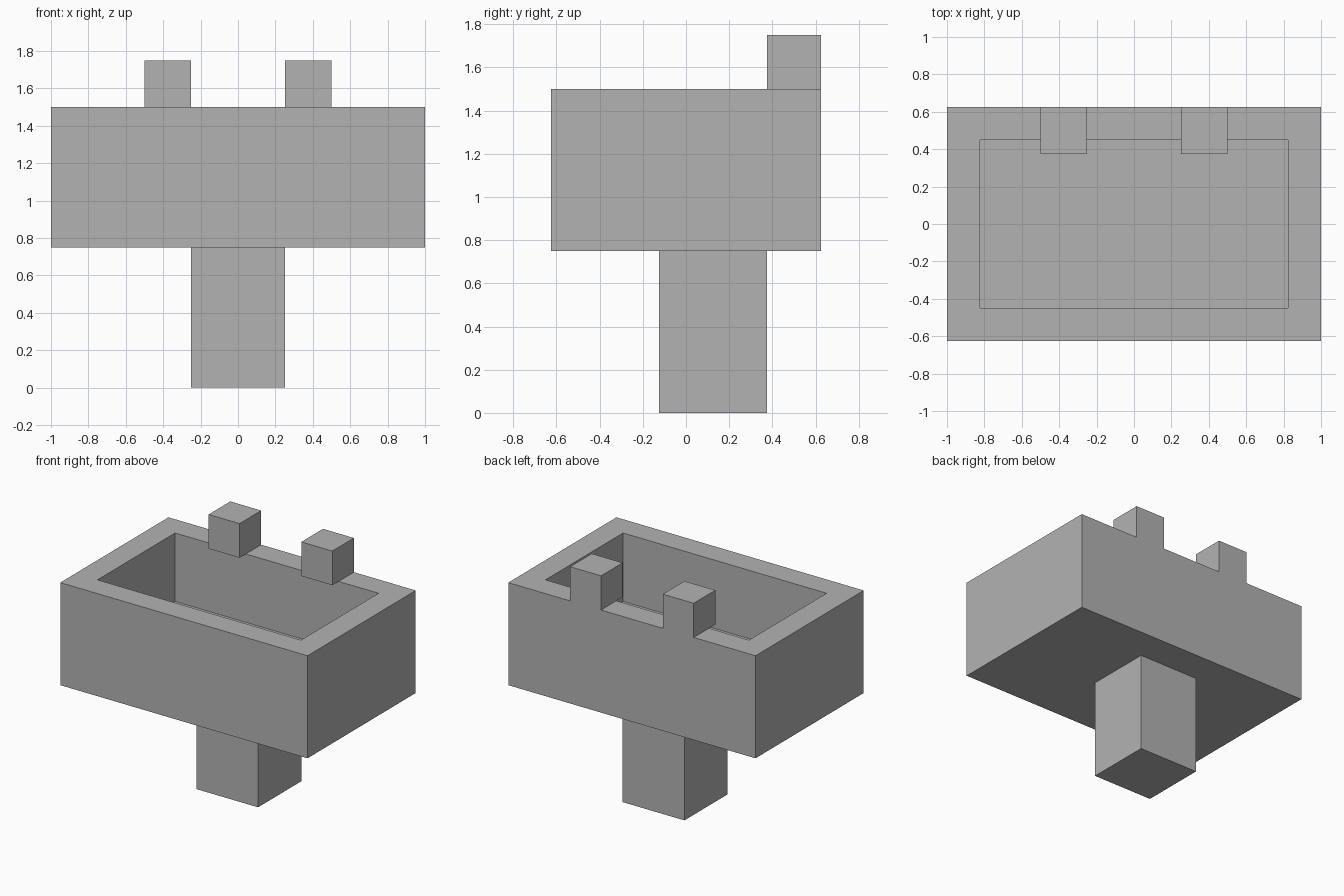
import bpy
import bmesh
from mathutils import Vector

cube = bpy.data.objects.get("Cube")
if cube:
    bpy.data.objects.remove(cube, do_unlink=True)

# Plain stone colour
stone = bpy.data.materials.new("stone_grey")
stone.use_nodes = True
colour = (0.45, 0.45, 0.45, 1)
stone.diffuse_color = colour
stone.node_tree.nodes["Principled BSDF"].inputs["Base Color"].default_value = colour


def block(name, low, high):
    """Box between two corners, returned as an unfinished bmesh."""
    low, high = Vector(low), Vector(high)
    bm = bmesh.new()
    bmesh.ops.create_cube(bm, size=1)
    bmesh.ops.scale(bm, vec=high - low, verts=bm.verts)
    bmesh.ops.translate(bm, vec=(low + high) / 2, verts=bm.verts)
    bm.normal_update()
    return bm


def finish(name, bm):
    mesh = bpy.data.meshes.new(name)
    bm.to_mesh(mesh)
    bm.free()
    mesh.materials.append(stone)
    obj = bpy.data.objects.new(name, mesh)
    bpy.context.collection.objects.link(obj)
    return obj


WALL = 0.25
RIM = 1.5

# Basin: inset the top face for the rim, then sink it to the basin floor
bm = block("basin", (-1, -0.625, 0.75), (1, 0.625, RIM))
top = max(bm.faces, key=lambda f: f.calc_center_median().z)
bmesh.ops.inset_region(bm, faces=[top], thickness=WALL)
walls = bmesh.ops.extrude_discrete_faces(bm, faces=[top])
floor = walls["faces"][0]
bmesh.ops.translate(bm, vec=(0, 0, -0.5), verts=floor.verts)
bmesh.ops.recalc_face_normals(bm, faces=bm.faces)
finish("basin", bm)

# Pedestal, set towards the back
finish("pedestal", block("pedestal", (-0.25, -0.125, 0), (0.25, 0.375, 0.75)))

# Pair of tap posts on the back rim
for side, x in (("left", 0.375), ("right", -0.375)):
    name = side + "_tap"
    half = WALL / 2
    finish(name, block(name, (x - half, 0.375, RIM), (x + half, 0.625, RIM + WALL)))
